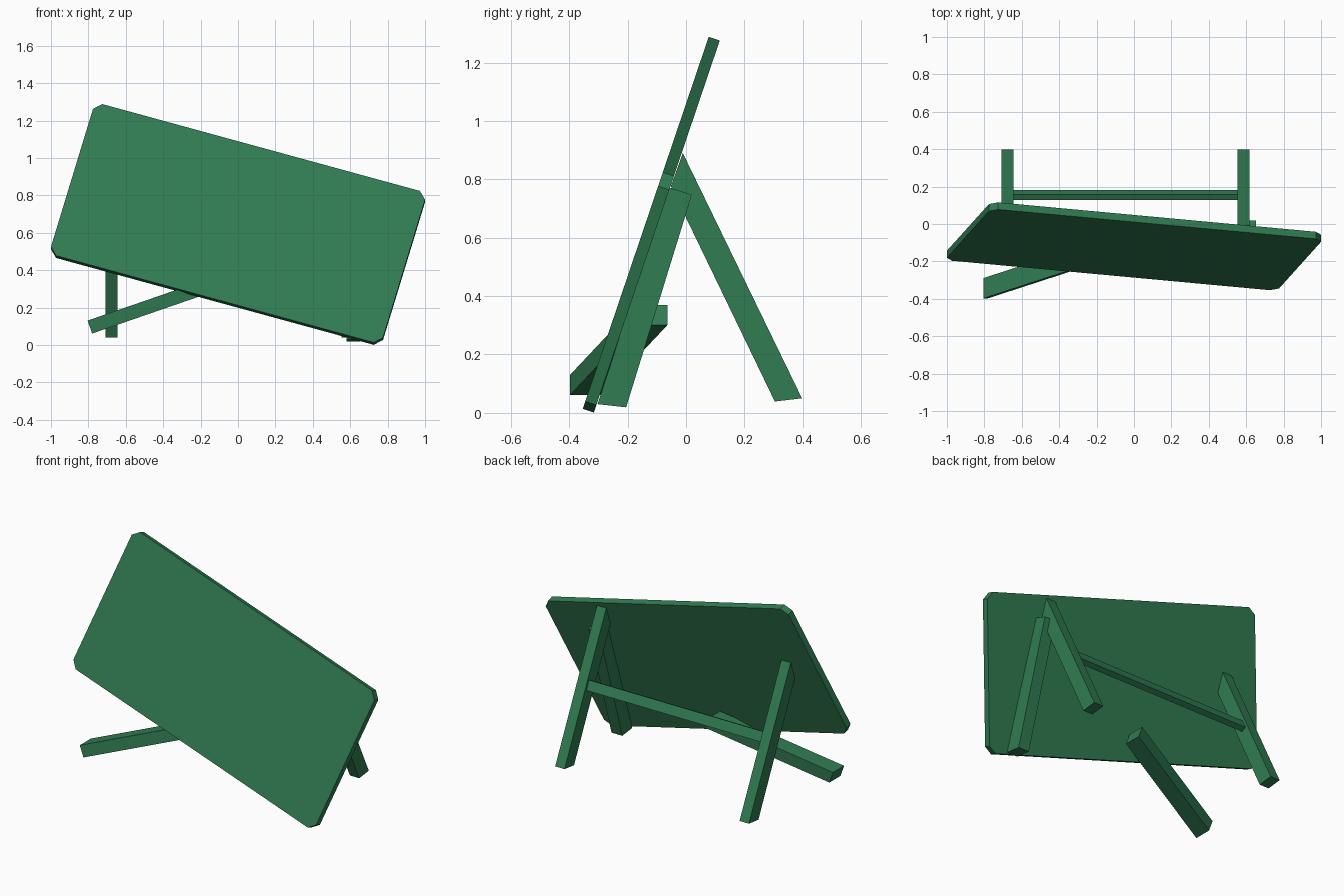
import bpy, bmesh
from math import radians
from mathutils import Vector, Matrix

if "Cube" in bpy.data.objects:
    bpy.data.objects.remove(bpy.data.objects["Cube"])

green = bpy.data.materials.new("green_paint")
green.diffuse_color = (0.03, 0.2, 0.085, 1)
green.use_nodes = True
green.node_tree.nodes["Principled BSDF"].inputs["Base Color"].default_value = green.diffuse_color


def loft(name, ring_a, ring_b, matrix=Matrix()):
    """Flat-faced prism joining two matching outlines."""
    bm = bmesh.new()
    a = [bm.verts.new(p) for p in ring_a]
    b = [bm.verts.new(p) for p in ring_b]
    n = len(a)
    bm.faces.new(a)
    bm.faces.new(b)
    for i in range(n):
        j = (i + 1) % n
        bm.faces.new((a[i], a[j], b[j], b[i]))
    bmesh.ops.recalc_face_normals(bm, faces=bm.faces)
    mesh = bpy.data.meshes.new(name)
    bm.to_mesh(mesh)
    bm.free()
    mesh.materials.append(green)
    ob = bpy.data.objects.new(name, mesh)
    ob.matrix_world = matrix
    bpy.context.collection.objects.link(ob)
    return ob


def side_profile(name, x0, x1, profile):
    """Extrude a (y, z) side profile from x0 to x1."""
    return loft(name, [(x0, y, z) for y, z in profile],
                [(x1, y, z) for y, z in profile])


# Board: clipped-corner panel, leaned back and rolled sideways
L, W, C, T = 0.924, 0.445, 0.04, 0.04
outline = [(-L + C, W), (L - C, W), (L, W - C), (L, -W + C),
           (L - C, -W), (-L + C, -W), (-L, -W + C), (-L, W - C)]
pose = (Matrix.Translation((0, -0.138, 0.651))
        @ Matrix.Rotation(radians(-18.7), 4, 'X')
        @ Matrix.Rotation(radians(16.1), 4, 'Y'))
loft("board", [(x, 0, z) for x, z in outline],
     [(x, T, z) for x, z in outline], pose)

# Back legs, mitred against the back of the board
leg_side = [(0.304, 0.039), (0.397, 0.05), (-0.011, 0.89), (-0.052, 0.776)]
for side, x in (("left", -0.676), ("right", 0.585)):
    side_profile("back_leg_" + side, x - 0.032, x + 0.032, leg_side)

# Front leg still fixed behind the board
side_profile("front_leg_right", 0.58, 0.653,
             [(-0.303, 0.03), (-0.205, 0.019), (0.02, 0.747), (-0.06, 0.773)])

# Crossbar, tilted with the back legs
tilt = Matrix.Rotation(radians(25.8), 2)
bar = [tilt @ Vector(p) + Vector((0.155, 0.475)) for p in
       ((-0.0165, -0.03), (0.0165, -0.03), (0.0165, 0.03), (-0.0165, 0.03))]
side_profile("crossbar", -0.66, 0.57, bar)

# Loose front leg lying askew under the board
start, end = Vector((-0.792, -0.343, 0.096)), Vector((-0.1, -0.118, 0.335))
across, up = Vector((0, 0.054, 0)), Vector((-0.0125, 0, 0.0345))
section = [-across - up, across - up, across + up, -across + up]
loft("front_leg_left", [start + s for s in section], [end + s for s in section])
